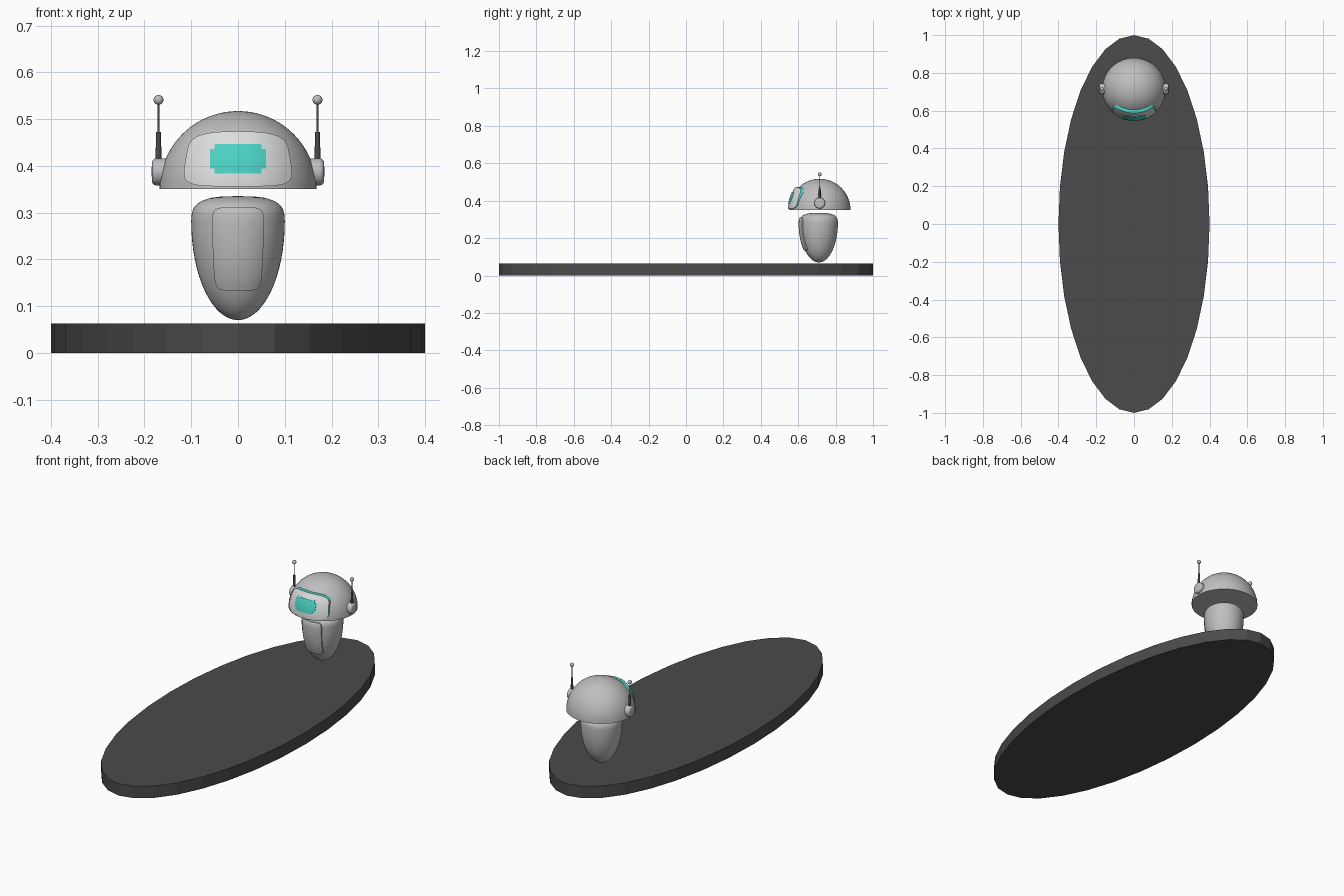
import bpy, bmesh
from math import sin, cos, pi, sqrt

if "Cube" in bpy.data.objects:
    bpy.data.objects.remove(bpy.data.objects["Cube"])

CY = 0.715          # robot centre line in y
DOME_Z = 0.35


def material(name, rgb):
    m = bpy.data.materials.new(name)
    m.use_nodes = True
    m.diffuse_color = (*rgb, 1)
    m.node_tree.nodes["Principled BSDF"].inputs["Base Color"].default_value = (*rgb, 1)
    return m


dark = material("dark grey", (0.07, 0.07, 0.07))
grey = material("light grey", (0.52, 0.52, 0.52))
white = material("off white", (0.72, 0.74, 0.73))
teal = material("teal", (0.07, 0.64, 0.55))


def finish(bm, name, mats, angle=0.6):
    bmesh.ops.recalc_face_normals(bm, faces=bm.faces)
    mesh = bpy.data.meshes.new(name)
    bm.to_mesh(mesh)
    bm.free()
    ob = bpy.data.objects.new(name, mesh)
    bpy.context.collection.objects.link(ob)
    for m in mats:
        mesh.materials.append(m)
    if angle:
        bpy.ops.object.select_all(action='DESELECT')
        ob.select_set(True)
        bpy.context.view_layer.objects.active = ob
        bpy.ops.object.shade_smooth_by_angle(angle=angle)
    return ob


def lathe(name, profile, mat, place, segments=48):
    """Revolve (radius, height) pairs; place maps local to model coordinates."""
    bm = bmesh.new()
    rings = []
    for r, h in profile:
        if r < 1e-5:
            rings.append([bm.verts.new(place(0, 0, h))] * segments)
        else:
            rings.append([bm.verts.new(place(r * cos(2 * pi * i / segments),
                                             r * sin(2 * pi * i / segments), h))
                          for i in range(segments)])
    for a, b in zip(rings, rings[1:]):
        for i in range(segments):
            j = (i + 1) % segments
            bm.faces.new(dict.fromkeys((a[i], a[j], b[j], b[i])))
    for ring in (rings[0], rings[-1]):
        if ring[0] is not ring[1]:
            bm.faces.new(ring)
    return finish(bm, name, [mat])


def thicken(bm, depth):
    """Close a front sheet into a solid reaching back; sides and back use slot 1."""
    front = list(bm.faces)
    new = bmesh.ops.extrude_face_region(bm, geom=front, use_keep_orig=True)["geom"]
    bmesh.ops.translate(bm, vec=(0, depth, 0),
                        verts=[v for v in new if isinstance(v, bmesh.types.BMVert)])
    for f in set(bm.faces) - set(front):
        f.material_index = 1


def panel(name, outline, surface, depth, mats, power=0.4, rings=10, segments=64):
    """Rounded panel wrapped on a curved surface."""
    bm = bmesh.new()

    def soft(c):
        return (1 if c > 0 else -1) * abs(c) ** power

    def vert(u, v):
        x, z = outline(u, v)
        return bm.verts.new((x, surface(x, z), z))

    centre = vert(0, 0)
    loops = [[vert(k / rings * soft(cos(2 * pi * i / segments)),
                   k / rings * soft(sin(2 * pi * i / segments)))
              for i in range(segments)] for k in range(1, rings + 1)]
    for i in range(segments):
        j = (i + 1) % segments
        bm.faces.new((centre, loops[0][i], loops[0][j]))
        for a, b in zip(loops, loops[1:]):
            bm.faces.new((a[i], b[i], b[j], a[j]))
    thicken(bm, depth)
    return finish(bm, name, mats)


# Oval base with flat facets
bm = bmesh.new()
bmesh.ops.create_cone(bm, cap_ends=True, segments=32, radius1=1, radius2=1, depth=0.063)
for v in bm.verts:
    v.co = (v.co.x * 0.4, v.co.y, v.co.z + 0.0315)
finish(bm, "oval_base", [dark], angle=0)


# Egg-shaped body
def body_radius(z):
    if z < 0.28:
        return 0.1 * sqrt(max(0, 1 - ((0.28 - z) / 0.21) ** 2))
    return 0.1 * max(0, 1 - ((z - 0.28) / 0.055) ** 3) ** (1 / 3)


heights = [0.28 - 0.21 * cos(pi / 2 * i / 16) for i in range(17)]
heights += [0.28 + 0.055 * sin(pi / 2 * i / 14) for i in range(1, 15)]
lathe("body", [(body_radius(z), z) for z in heights], grey,
      lambda x, y, z: (x, y * 1.02 + CY - 0.005, z))

# Chest panel
panel("chest_panel",
      lambda u, v: (u * (0.054 + 0.004 * v), 0.222 + 0.089 * v),
      lambda x, z: CY - 0.013 - sqrt(max(0, body_radius(z) ** 2 - x * x)),
      0.02, [grey, grey], power=0.3)

# Domed head with a flat underside
lathe("head_dome",
      [(0.168 * cos(pi / 2 * i / 20), DOME_Z + 0.167 * sin(pi / 2 * i / 20))
       for i in range(21)], grey,
      lambda x, y, z: (x, y * 0.98 + CY, z), segments=64)


# Visor shell standing proud of the dome
def visor_y(x, z):
    return CY - sqrt(0.17 ** 2 * (1 - ((z - DOME_Z) / 0.19) ** 2) - x * x)


panel("visor",
      lambda u, v: (u * (0.112 - 0.009 * v),
                    0.415 + 0.059 * v - 0.008 * u * u * max(v, 0)),
      visor_y, 0.025, [white, teal])

# Display with stepped corners
bm = bmesh.new()
cols, rows = 12, 6
grid = [[bm.verts.new((x, visor_y(x, z) - 0.0015, z))
         for x in [-0.06 + 0.12 * i / cols for i in range(cols + 1)]]
        for z in [0.383 + 0.064 * j / rows for j in range(rows + 1)]]
for j in range(rows):
    for i in range(cols):
        if not (i in (0, cols - 1) and j in (0, rows - 1)):
            bm.faces.new((grid[j][i], grid[j][i + 1], grid[j + 1][i + 1], grid[j + 1][i]))
bmesh.ops.delete(bm, geom=[v for v in bm.verts if not v.link_faces], context='VERTS')
thicken(bm, 0.003)
finish(bm, "display", [teal, teal])

# Ear caps and antennas on both sides
for side, s in (("left", 1), ("right", -1)):
    ear = [(0.029, 0.145), (0.029, 0.17)]
    ear += [(0.019 + 0.01 * cos(a), 0.174 + 0.01 * sin(a))
            for a in [pi / 2 * i / 6 for i in range(7)]] + [(0, 0.185)]
    lathe(side + "_ear", ear, grey,
          lambda x, y, h: (s * h, CY + x, 0.387 + y), segments=32)

    def upright(x, y, h):
        return (s * 0.17 + x, CY + y, h)

    lathe(side + "_antenna_base", [(0.007, 0.4), (0.005, 0.472)], dark, upright, 20)
    lathe(side + "_antenna_rod", [(0.0022, 0.465), (0.0022, 0.535)], dark, upright, 12)
    lathe(side + "_antenna_ball",
          [(0.0105 * sin(pi * i / 12), 0.541 - 0.0105 * cos(pi * i / 12)) for i in range(13)],
          grey, upright, 24)
